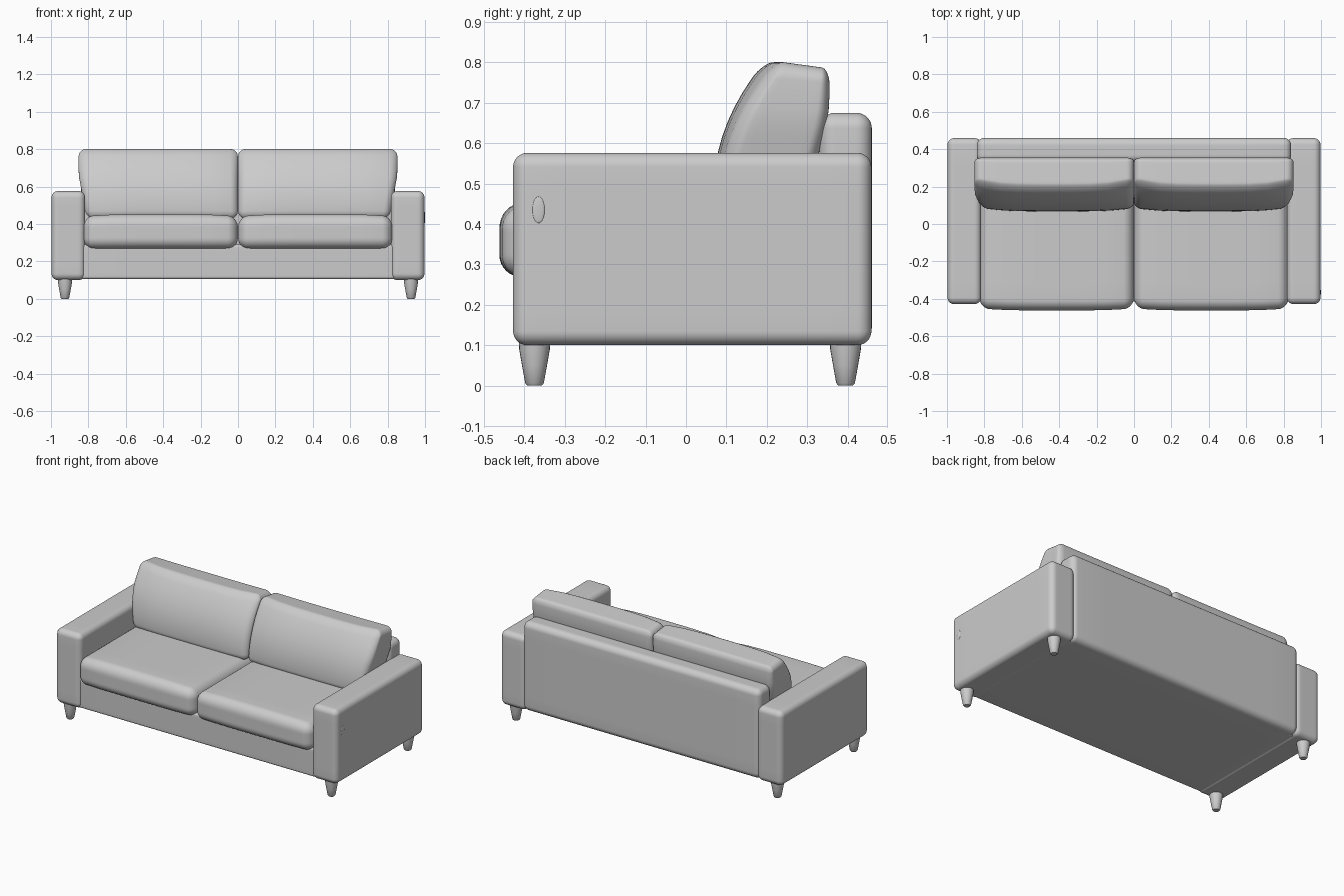
import bpy
import bmesh
import math
from mathutils import Vector

default = bpy.data.objects.get("Cube")
if default:
    bpy.data.objects.remove(default)

fabric = bpy.data.materials.new("light grey")
fabric.use_nodes = True
grey = (0.6, 0.6, 0.6, 1)
fabric.diffuse_color = grey
fabric.node_tree.nodes["Principled BSDF"].inputs["Base Color"].default_value = grey

MARGIN = 4   # grid cells across each rounded edge
HALF = 8     # grid cells from centre to side


def finish(name, bm):
    mesh = bpy.data.meshes.new(name)
    bmesh.ops.recalc_face_normals(bm, faces=bm.faces[:])
    bm.to_mesh(mesh)
    bm.free()
    obj = bpy.data.objects.new(name, mesh)
    bpy.context.collection.objects.link(obj)
    mesh.materials.append(fabric)
    bpy.ops.object.select_all(action='DESELECT')
    obj.select_set(True)
    bpy.context.view_layer.objects.active = obj
    bpy.ops.object.shade_smooth_by_angle(angle=math.radians(40))
    return obj


def soft_box(name, low, high, radius, shape=None, side=1):
    """Rounded box; shape(p, u) may move each point, side=-1 mirrors in x."""
    bm = bmesh.new()
    bmesh.ops.create_cube(bm, size=2)
    bmesh.ops.subdivide_edges(bm, edges=bm.edges[:], cuts=2 * HALF - 1, use_grid_fill=True)
    centre = (Vector(low) + Vector(high)) / 2
    inner = (Vector(high) - Vector(low)) / 2 - Vector((radius,) * 3)
    for v in bm.verts:
        core, out = Vector(), Vector()
        for a in range(3):
            cells = abs(v.co[a]) * HALF
            sign = math.copysign(1, v.co[a])
            flat = HALF - MARGIN
            core[a] = sign * inner[a] * min(cells / flat, 1)
            out[a] = sign * math.tan(max(cells - flat, 0) / MARGIN * math.pi / 4)
        p = centre + core + out.normalized() * radius
        u = Vector([(p[a] - centre[a]) / (inner[a] + radius) for a in range(3)])
        if shape:
            p = shape(p, u)
        v.co = (p.x * side, p.y, p.z)
    return finish(name, bm)


def puff_seat(p, u):
    # crowned top and a bulging front
    p.z += 0.012 * (1 - u.x ** 4) * max(u.z, 0)
    p.y -= 0.012 * (1 - u.x ** 4) * max(-u.y, 0)
    return p


def lean_pillow(p, u):
    # wedge leaning on the backrest, fullest at the middle of its front
    t = (u.z + 1) / 2
    front = 0.085 + 0.15 * t ** 2.2 - 0.04 * (1 - u.x ** 4) * (0.4 + 0.6 * t)
    back = 0.27 + 0.085 * math.sin(min(t * 1.25, 1) * math.pi / 2)
    blend = (u.y + 1) / 2
    p.y = front + (back - front) * blend
    p.x *= 0.95 + 0.05 * min(t * 1.6, 1)
    p.z -= 0.018 * max(u.z, 0) * blend
    return p


def leg(name, x, y):
    bm = bmesh.new()
    rings = []
    for z, r in ((0, 0.018), (0.006, 0.023), (0.05, 0.031), (0.09, 0.038), (0.13, 0.04)):
        ring = bmesh.ops.create_circle(bm, segments=24, radius=r)["verts"]
        for v in ring:
            v.co += Vector((x, y, z))
        rings.append(ring)
    for a, b in zip(rings, rings[1:]):
        for i in range(24):
            j = (i + 1) % 24
            bm.faces.new((a[i], a[j], b[j], b[i]))
    bm.faces.new(rings[0])
    bm.faces.new(rings[-1])
    finish(name, bm)


# Frame
soft_box("base", (-0.86, -0.415, 0.105), (0.86, 0.42, 0.29), 0.015)
soft_box("backrest", (-0.84, 0.33, 0.105), (0.84, 0.46, 0.675), 0.038)

# Mirrored arms, cushions and legs
for side, word in ((1, "left"), (-1, "right")):
    soft_box(word + "_arm", (0.817, -0.428, 0.1), (0.997, 0.459, 0.576), 0.035, side=side)
    soft_box(word + "_seat_cushion", (0.001, -0.45, 0.268), (0.826, 0.32, 0.44), 0.055,
             puff_seat, side)
    soft_box(word + "_back_cushion", (0.001, 0, 0.43), (0.852, 0.28, 0.803), 0.04,
             lean_pillow, side)
    leg(word + "_front_leg", 0.925 * side, -0.375)
    leg(word + "_back_leg", 0.925 * side, 0.395)

# Small oval tab on the outer face of the left arm
bm = bmesh.new()
bmesh.ops.create_uvsphere(bm, u_segments=20, v_segments=10, radius=1)
for v in bm.verts:
    v.co = (0.997 + v.co.x * 0.003, -0.365 + v.co.y * 0.015, 0.435 + v.co.z * 0.033)
finish("arm_tab", bm)
